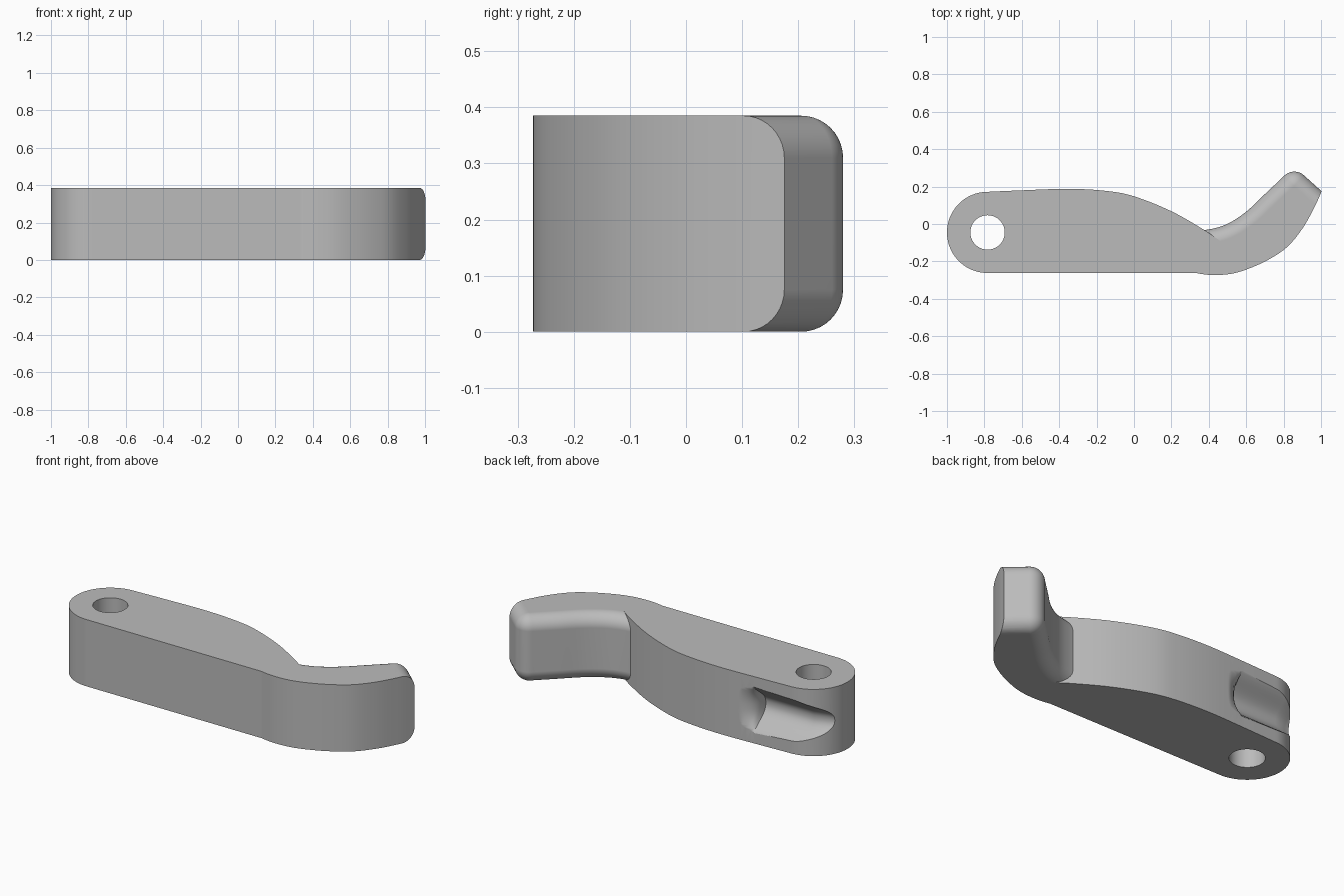
import bpy, bmesh, math
from mathutils import Vector

if "Cube" in bpy.data.objects:
    bpy.data.objects.remove(bpy.data.objects["Cube"], do_unlink=True)

H = 0.385                       # lever thickness
PIVOT = Vector((-0.783, -0.045))
R = 0.217                       # pivot end radius
FILLET = 0.075


def spline(pts, n=8):
    """Smooth open curve through the given points."""
    p = [Vector(q) for q in pts]
    p = [p[0] * 2 - p[1]] + p + [p[-1] * 2 - p[-2]]
    out = []
    for a, b, c, d in zip(p, p[1:], p[2:], p[3:]):
        for i in range(n):
            t = i / n
            out.append(0.5 * (2 * b + (c - a) * t + (2 * a - 5 * b + 4 * c - d) * t ** 2
                              + (3 * b - a - 3 * c + d) * t ** 3))
    return out + [p[-2]]


def arc(centre, radius, start, end, n):
    angles = [math.radians(start + (end - start) * i / n) for i in range(n + 1)]
    return [Vector(centre) + radius * Vector((math.cos(a), math.sin(a))) for a in angles]


def loft(name, rings):
    """Closed solid skinned through rings of equal length."""
    bm = bmesh.new()
    loops = [[bm.verts.new(p) for p in ring] for ring in rings]
    for lo, hi in zip(loops, loops[1:]):
        for i in range(len(lo)):
            j = (i + 1) % len(lo)
            bm.faces.new((lo[i], lo[j], hi[j], hi[i]))
    bm.faces.new(loops[0][::-1])
    bm.faces.new(loops[-1])
    bmesh.ops.recalc_face_normals(bm, faces=bm.faces)
    mesh = bpy.data.meshes.new(name)
    bm.to_mesh(mesh)
    bm.free()
    obj = bpy.data.objects.new(name, mesh)
    bpy.context.collection.objects.link(obj)
    return obj


def prism(name, outline, z0, z1):
    return loft(name, [[(p[0], p[1], z) for p in outline] for z in (z0, z1)])


def boolean(target, tool, operation):
    mod = target.modifiers.new(operation.title(), "BOOLEAN")
    mod.operation, mod.object, mod.solver = operation, tool, "EXACT"
    bpy.context.view_layer.update()
    bpy.context.view_layer.objects.active = target
    bpy.ops.object.modifier_apply(modifier=mod.name)
    bpy.data.objects.remove(tool, do_unlink=True)


# Arm: round pivot end, straight front, humped back
back = spline([(0.48, -0.105), (0.38, -0.035), (0.2, 0.068), (0, 0.148), (-0.15, 0.177),
               (-0.35, 0.188), (-0.6, 0.18), (PIVOT.x, PIVOT.y + R)])
lever = prism("lever", back[:-1] + arc(PIVOT, R, 90, 270, 40)
              + [(0.4, PIVOT.y - R), (0.48, -0.19)], 0, H)

# Finger tab: back and tip edges rounded over, tip corner rounded in plan
edge = spline([(0.2, -0.035), (0.3, -0.035), (0.4, -0.029), (0.5, 0.001), (0.6, 0.066),
               (0.7, 0.16), (0.801, 0.2555)])[:-1]
edge += arc((0.857, 0.203), 0.077, 137, 48, 14)
edge.append(edge[-1] + Vector((0.743, -0.669)) * 0.3)
normals = []
for i in range(len(edge)):
    t = (edge[min(i + 1, len(edge) - 1)] - edge[max(i - 1, 0)]).normalized()
    normals.append(Vector((-t.y, t.x)))
# the straight tip keeps one constant normal
normals[-2] = normals[-1]
steps = [math.pi / 2 * i / 10 for i in range(11)]
levels = [(FILLET * (1 - math.cos(a)), FILLET * (1 - math.sin(a))) for a in steps]
levels += [(H - z, d) for z, d in reversed(levels)]
rings = []
for z, inset in levels:
    ring = [p - n * inset for p, n in zip(edge, normals)] + [Vector((1.2, -0.5)), Vector((0.2, -0.5))]
    rings.append([(p.x, p.y, z) for p in ring])
tab = loft("finger_tab", rings)

# Trim the tab to its bowed front
front = spline([(0.28, -0.25), (0.36, -0.267), (0.43, -0.273), (0.52, -0.266), (0.61, -0.24),
                (0.72, -0.19), (0.82, -0.122), (0.9, -0.025), (0.96, 0.08), (1.0, 0.168),
                (1.04, 0.27)])
boolean(tab, prism("front_trim", front + [Vector((1.04, 0.5)), Vector((0.28, 0.5))], -0.1, H + 0.1),
        "INTERSECT")
boolean(lever, tab, "UNION")

# Pivot hole
boolean(lever, prism("hole_cutter", arc(PIVOT, 0.092, 0, 351, 39), -0.1, H + 0.1), "DIFFERENCE")

# Soft groove along the back of the pivot end, closed towards the middle
sections = [(-1.1, 1.4), (-0.95, 1.2), (-0.87, 1), (-0.56, 1), (-0.553, 0.62),
            (-0.54, 0.4), (-0.52, 0.22), (-0.49, 0.09), (-0.46, 0)]
rings = []
for x, depth in sections:
    ring = []
    for i in range(25):
        t = -1 + i / 12
        bell = 0.5 + 0.5 * math.cos(math.pi * abs(t) ** 1.2)
        ring.append((x, 0.187 - 0.115 * depth * bell, H / 2 + 0.15 * t))
    rings.append(ring + [(x, 0.4, H / 2 + 0.15), (x, 0.4, H / 2 - 0.15)])
boolean(lever, loft("groove_cutter", rings), "DIFFERENCE")

# Plain grey finish
grey = bpy.data.materials.new("plain_grey")
grey.use_nodes = True
colour = (0.5, 0.5, 0.5, 1)
grey.diffuse_color = colour
grey.node_tree.nodes["Principled BSDF"].inputs["Base Color"].default_value = colour
lever.data.materials.clear()
lever.data.materials.append(grey)

# Smooth curves, crisp edges, flat large faces
bpy.ops.object.select_all(action="DESELECT")
lever.select_set(True)
bpy.context.view_layer.objects.active = lever
bpy.ops.object.shade_smooth_by_angle(angle=math.radians(30))
weighted = lever.modifiers.new("Weighted Normals", "WEIGHTED_NORMAL")
weighted.keep_sharp = True
